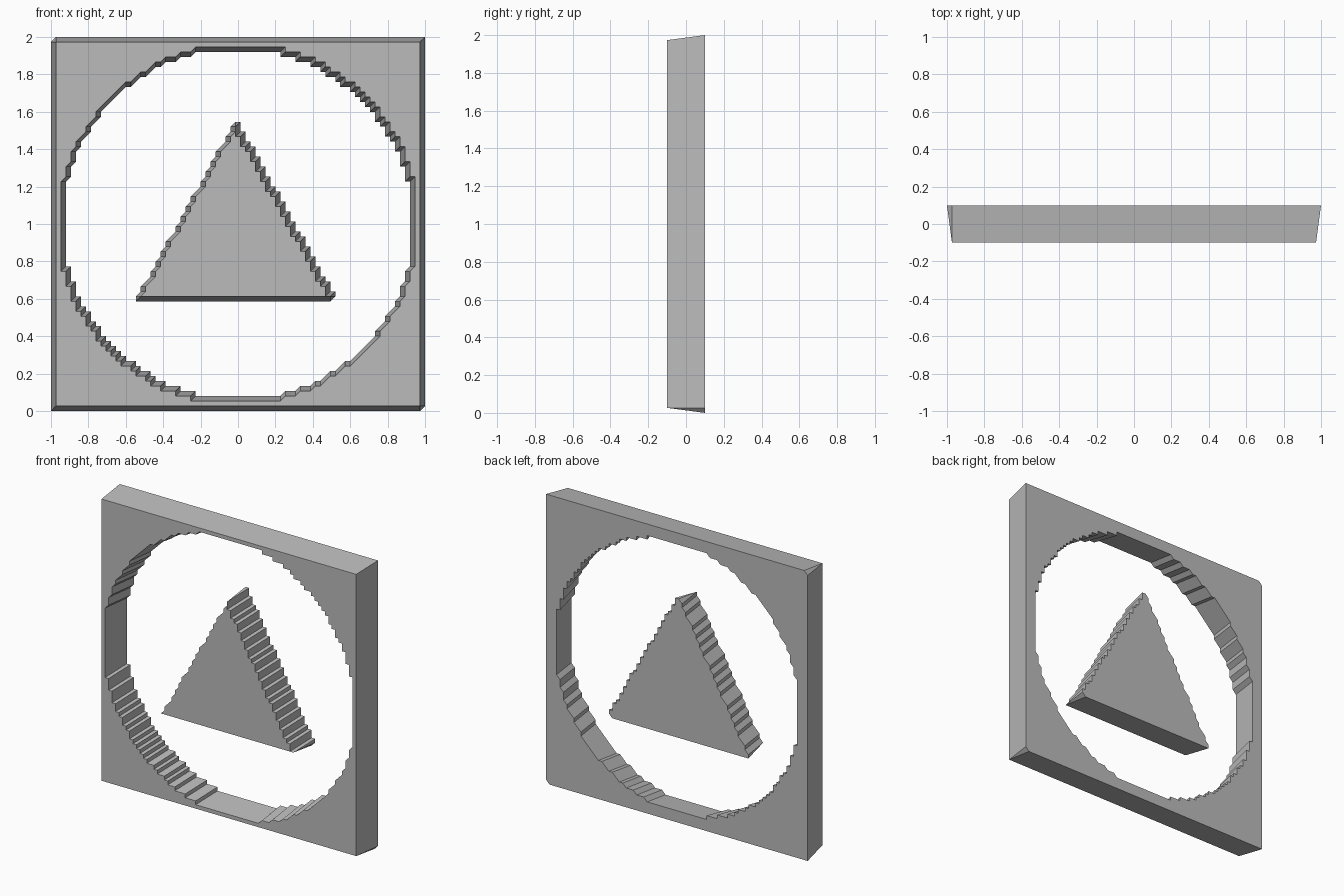
import bpy
import bmesh

cube = bpy.data.objects.get("Cube")
if cube:
    bpy.data.objects.remove(cube, do_unlink=True)

CELLS = 75            # grid resolution across the plate
STEP = 2 / CELLS
MID = CELLS / 2
DEPTH = 0.1           # half thickness

grey = bpy.data.materials.new("plain_grey")
grey.use_nodes = True
colour = (0.5, 0.5, 0.5, 1)
grey.diffuse_color = colour
grey.node_tree.nodes["Principled BSDF"].inputs["Base Color"].default_value = colour


def in_frame(i, j):
    """Square plate with a stepped round opening."""
    if not (0 < i < CELLS and 0 < j < CELLS):
        return False
    dx, dz = abs(i - MID), abs(j - MID)
    opening = dx * dx + dz * dz < 35.6 ** 2 and max(dx, dz) < 35
    return not opening


def in_triangle(i, j):
    """Stepped triangle standing in the opening."""
    return j >= 23 and abs(i - 37) <= (57.5 - j) * 0.555


def relief(name, raised):
    """Raise the chosen grid points to the front; one cell of slope around them."""
    bm = bmesh.new()
    points = {}

    def point(i, j, front):
        key = (i, j, front)
        if key not in points:
            y = -DEPTH if front else DEPTH
            points[key] = bm.verts.new((i * STEP - 1, y, j * STEP))
        return points[key]

    for i in range(CELLS):
        for j in range(CELLS):
            a, b, c, d = (i, j), (i + 1, j), (i + 1, j + 1), (i, j + 1)
            for tri in ((a, b, c), (a, c, d)):
                if any(raised(*p) for p in tri):
                    bm.faces.new([point(*p, raised(*p)) for p in tri])
                    bm.faces.new([point(*p, False) for p in reversed(tri)])

    # Merge the flat areas into clean faces
    bmesh.ops.dissolve_limit(bm, angle_limit=0.01, verts=bm.verts, edges=bm.edges)
    mesh = bpy.data.meshes.new(name)
    bm.to_mesh(mesh)
    bm.free()
    mesh.materials.append(grey)
    obj = bpy.data.objects.new(name, mesh)
    bpy.context.collection.objects.link(obj)
    return obj


relief("square_frame", in_frame)
relief("centre_triangle", in_triangle)
